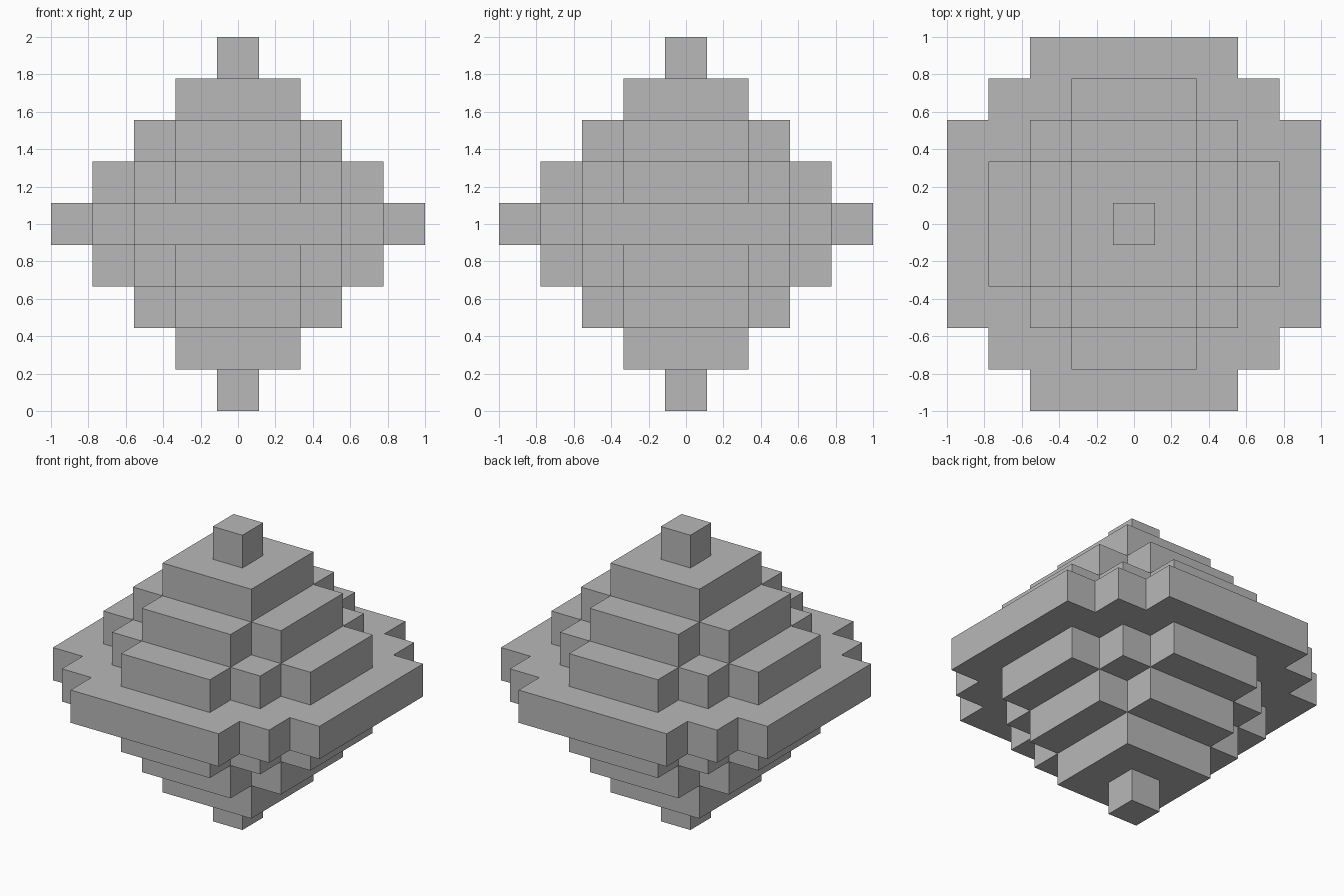
import bpy
import bmesh

default_cube = bpy.data.objects.get("Cube")
if default_cube:
    bpy.data.objects.remove(default_cube, do_unlink=True)

UNIT = 2 / 9  # edge of one block

stone = bpy.data.materials.new("plain_grey")
stone.use_nodes = True
grey = (0.48, 0.48, 0.48, 1)
stone.diffuse_color = grey
stone.node_tree.nodes["Principled BSDF"].inputs["Base Color"].default_value = grey


def stepped_outline(corners):
    """Turn one quadrant's outer corners into a full four-way outline."""
    quadrant = []
    for i, (x, y) in enumerate(corners):
        quadrant.append((x, y))
        if i + 1 < len(corners):
            quadrant.append((corners[i + 1][0], y))  # inner corner of the step
    right_half = [(x, -y) for x, y in reversed(quadrant)] + quadrant
    # rotating the quadrant by half a turn closes the other side
    return right_half + [(-x, -y) for x, y in right_half]


def add_layer(name, corners, level):
    """Extrude a stepped outline to a slab one block thick."""
    bm = bmesh.new()
    z = level * UNIT
    verts = [bm.verts.new((x * UNIT, y * UNIT, z)) for x, y in stepped_outline(corners)]
    base = bm.faces.new(verts)
    top = bmesh.ops.extrude_face_region(bm, geom=[base], use_keep_orig=True)["geom"]
    moved = [v for v in top if isinstance(v, bmesh.types.BMVert)]
    bmesh.ops.translate(bm, verts=moved, vec=(0, 0, UNIT))
    bmesh.ops.recalc_face_normals(bm, faces=bm.faces)
    mesh = bpy.data.meshes.new(name)
    bm.to_mesh(mesh)
    bm.free()
    mesh.materials.append(stone)
    bpy.context.collection.objects.link(bpy.data.objects.new(name, mesh))


# Outer corners of each layer in blocks, from the widest slab to the tip
layers = [
    ("middle_slab", [(4.5, 2.5), (3.5, 3.5), (2.5, 4.5)]),
    ("wide_terrace", [(3.5, 1.5), (2.5, 2.5), (1.5, 3.5)]),
    ("cross_terrace", [(2.5, 1.5), (1.5, 2.5)]),
    ("square_terrace", [(1.5, 1.5)]),
    ("tip_block", [(0.5, 0.5)]),
]

# The terraces repeat above and below the middle slab
for step, (name, corners) in enumerate(layers):
    if step == 0:
        add_layer(name, corners, 4)
    else:
        add_layer("upper_" + name, corners, 4 + step)
        add_layer("lower_" + name, corners, 4 - step)
